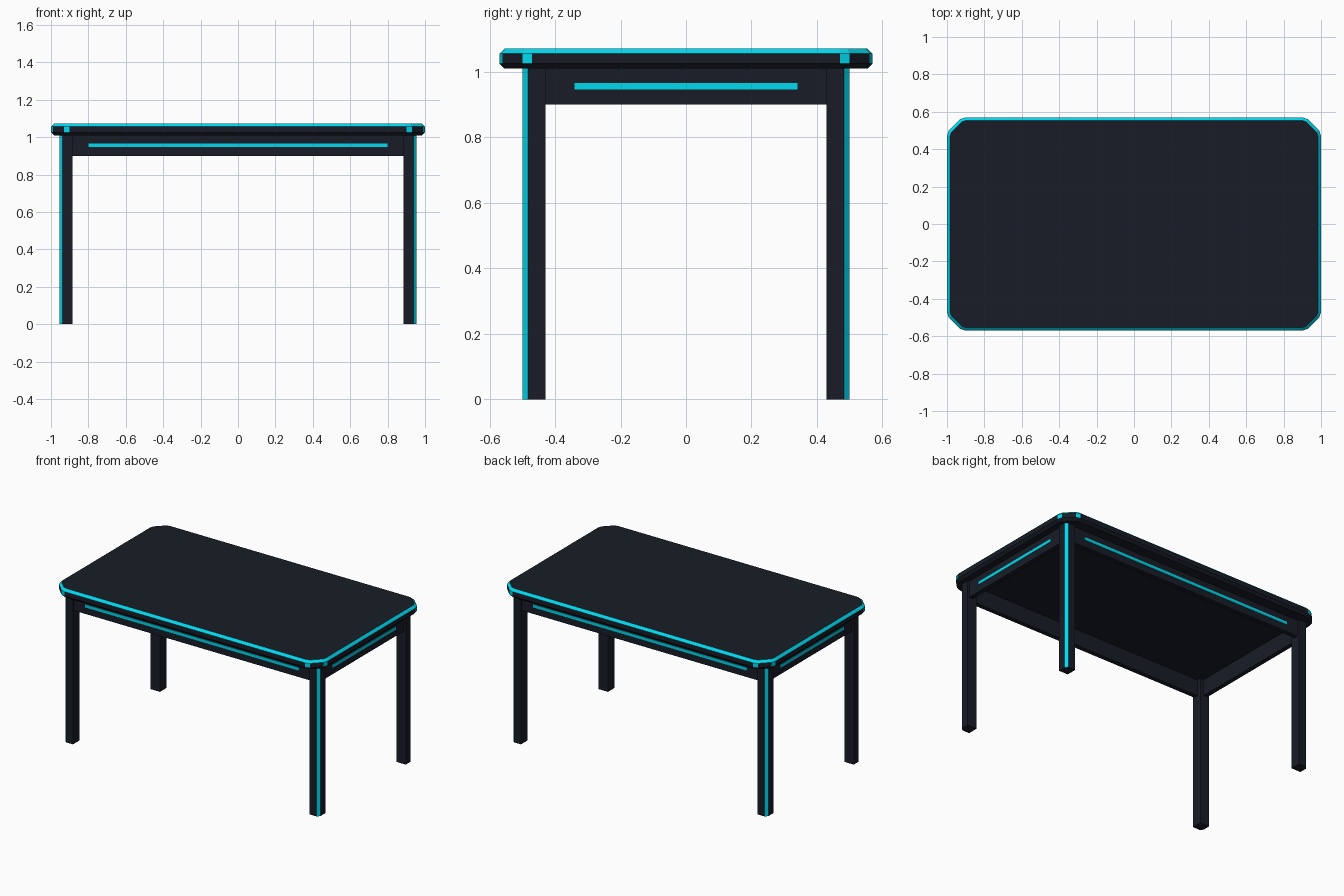
import bpy, bmesh

if "Cube" in bpy.data.objects:
    bpy.data.objects.remove(bpy.data.objects["Cube"])


def material(name, rgb):
    m = bpy.data.materials.new(name)
    m.diffuse_color = (*rgb, 1)
    m.use_nodes = True
    m.node_tree.nodes["Principled BSDF"].inputs["Base Color"].default_value = m.diffuse_color
    return m


DARK = material("dark_panel", (0.009, 0.012, 0.02))
CYAN = material("cyan_glow", (0.0, 0.7, 0.87))


def prism(name, outline, z0, z1, is_cyan, chamfer=0):
    """Extrude an xy outline; is_cyan(normal) picks the glowing faces."""
    bm = bmesh.new()
    base = bm.faces.new([bm.verts.new((x, y, z0)) for x, y in outline])
    top = bmesh.ops.extrude_face_region(bm, geom=[base], use_keep_orig=True)
    verts = [v for v in top["geom"] if isinstance(v, bmesh.types.BMVert)]
    bmesh.ops.translate(bm, verts=verts, vec=(0, 0, z1 - z0))
    bmesh.ops.recalc_face_normals(bm, faces=bm.faces)
    if chamfer:
        rims = [e for e in bm.edges
                if abs(e.verts[0].co.z - e.verts[1].co.z) < 1e-5]
        bmesh.ops.bevel(bm, geom=rims, offset=chamfer, segments=1,
                        affect='EDGES', profile=0.5)
    bm.normal_update()
    for f in bm.faces:
        f.material_index = int(is_cyan(f.normal))
    mesh = bpy.data.meshes.new(name)
    bm.to_mesh(mesh)
    bm.free()
    mesh.materials.append(DARK)
    mesh.materials.append(CYAN)
    ob = bpy.data.objects.new(name, mesh)
    bpy.context.collection.objects.link(ob)
    return ob


def box(name, x0, x1, y0, y1, z0, z1, cyan=False):
    return prism(name, [(x0, y0), (x1, y0), (x1, y1), (x0, y1)], z0, z1,
                 lambda n: cyan)


# Tabletop: cut corners, glowing upper chamfer and small corner facets
quarter = [(1.0, 0.47), (0.99, 0.50), (0.93, 0.56), (0.90, 0.57)]
outline = (quarter + [(-x, y) for x, y in reversed(quarter)]
           + [(-x, -y) for x, y in quarter]
           + [(x, -y) for x, y in reversed(quarter)])


def top_glow(n):
    if abs(n.z) > 0.1:
        return 0.1 < n.z < 0.95
    return 0.1 < min(abs(n.x), abs(n.y)) < 0.6


prism("tabletop", outline, 1.01, 1.072, top_glow, chamfer=0.016)

# Legs: square posts with a glowing chamfer on the outer corner
X, Y, W, C = 0.955, 0.50, 0.07, 0.017
post = [(X - W, Y - W), (X, Y - W), (X, Y - C), (X - C, Y), (X - W, Y)]
for sy, depth in ((-1, "front"), (1, "back")):
    for sx, side in ((-1, "left"), (1, "right")):
        prism(f"{depth}_{side}_leg", [(sx * x, sy * y) for x, y in post],
              0, 1.012, lambda n: min(abs(n.x), abs(n.y)) > 0.5)

# Aprons between the legs, each with a glowing light strip
AX, AY, T, P = 0.942, 0.487, 0.03, 0.004
for s, side in ((-1, "front"), (1, "back")):
    y0, y1 = sorted((s * AY, s * (AY - T)))
    box(f"{side}_apron", W - X, X - W, y0, y1, 0.90, 1.012)
    y0, y1 = sorted((s * (AY + P), s * (AY - P)))
    box(f"{side}_light_strip", -0.80, 0.80, y0, y1, 0.946, 0.966, True)
for s, side in ((-1, "left"), (1, "right")):
    x0, x1 = sorted((s * AX, s * (AX - T)))
    box(f"{side}_apron", x0, x1, W - Y, Y - W, 0.90, 1.012)
    x0, x1 = sorted((s * (AX + P), s * (AX - P)))
    box(f"{side}_light_strip", x0, x1, -0.34, 0.34, 0.946, 0.966, True)
